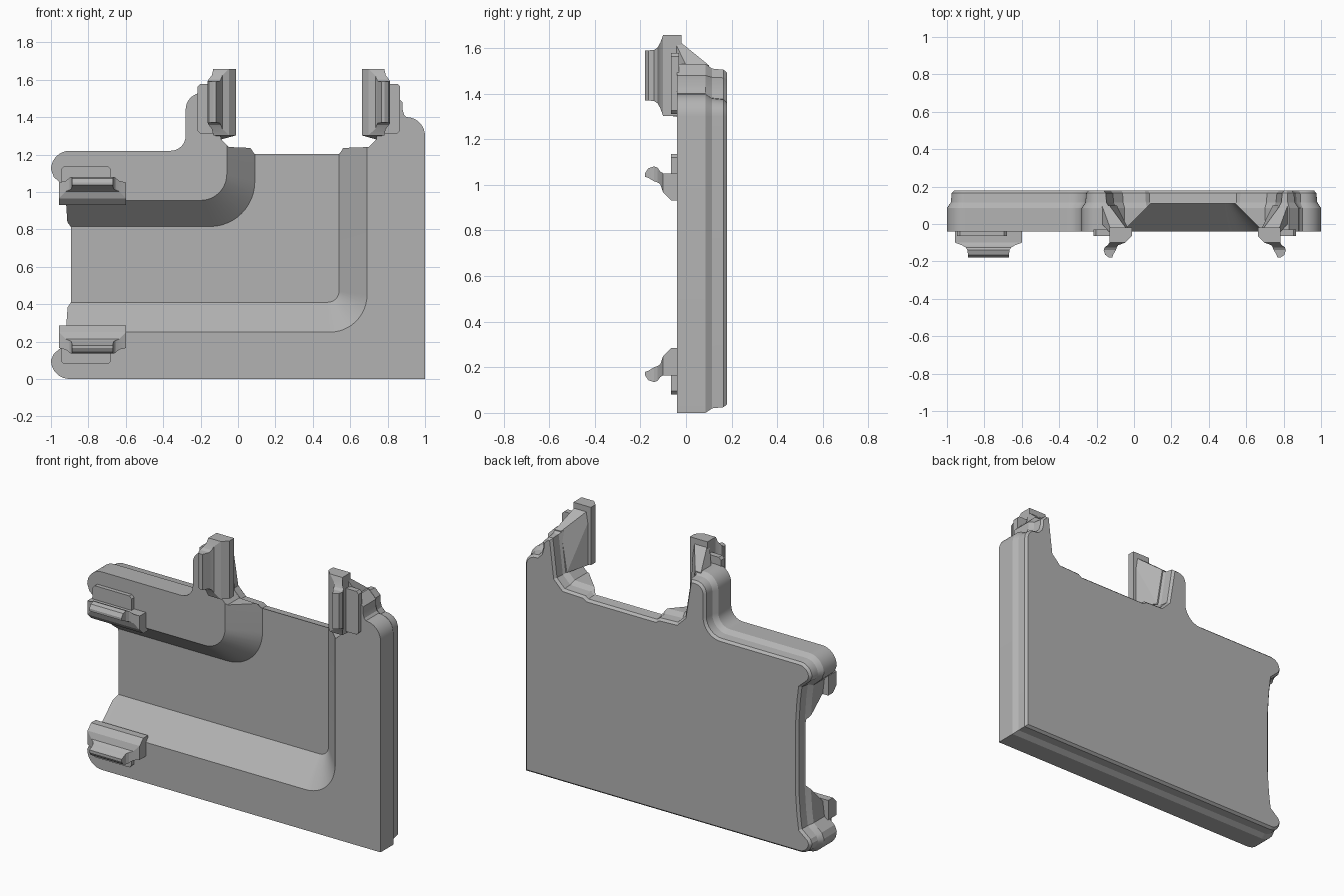
import bpy, bmesh, math
from mathutils import Vector

if "Cube" in bpy.data.objects:
    bpy.data.objects.remove(bpy.data.objects["Cube"])

grey = bpy.data.materials.new("plain grey")
grey.diffuse_color = (0.45, 0.45, 0.45, 1)
grey.use_nodes = True
grey.node_tree.nodes["Principled BSDF"].inputs["Base Color"].default_value = grey.diffuse_color


def finish(bm, name):
    bmesh.ops.recalc_face_normals(bm, faces=bm.faces)
    me = bpy.data.meshes.new(name)
    bm.to_mesh(me)
    bm.free()
    me.materials.append(grey)
    ob = bpy.data.objects.new(name, me)
    bpy.context.collection.objects.link(ob)
    return ob


def smooth(ob, angle=25):
    bpy.ops.object.select_all(action='DESELECT')
    ob.select_set(True)
    bpy.context.view_layer.objects.active = ob
    bpy.ops.object.shade_smooth_by_angle(angle=math.radians(angle))


def loft(name, rings):
    """Skin a stack of equal-length 3D rings and cap both ends."""
    bm = bmesh.new()
    vs = [[bm.verts.new(p) for p in r] for r in rings]
    for a, b in zip(vs, vs[1:]):
        for i in range(len(a)):
            j = (i + 1) % len(a)
            bm.faces.new((a[i], a[j], b[j], b[i]))
    bm.faces.new(vs[0])
    bm.faces.new(vs[-1][::-1])
    return finish(bm, name)


def arc(cx, cz, r, a0, a1, n=8):
    return [(cx + r * math.cos(math.radians(a0 + (a1 - a0) * i / n)),
             cz + r * math.sin(math.radians(a0 + (a1 - a0) * i / n))) for i in range(n + 1)]


def inset(pts, d):
    """Move a counter-clockwise outline inward by d with mitred corners."""
    out = []
    for i, p in enumerate(pts):
        p, a, b = Vector(p), Vector(pts[i - 1]), Vector(pts[(i + 1) % len(pts)])
        e, f = (p - a).normalized(), (b - p).normalized()
        n, m = Vector((-e.y, e.x)), Vector((-f.y, f.x))
        out.append(tuple(p + (n + m) * d / (1 + n.dot(m))))
    return out


def at(pts, y):
    return [(x, y, z) for x, z in pts]


# Main plate: outline with two top lugs, stepped in towards the back
outline = [(1, 0)] + arc(0.9, 1.3, 0.1, 0, 90)
outline += [(0.888, 1.412), (0.88, 1.44), (0.88, 1.48), (0.83, 1.53), (0.77, 1.53),
            (0.74, 1.28), (0.70, 1.24), (0.56, 1.235), (0.54, 1.22), (0.09, 1.22),
            (0.07, 1.235), (-0.05, 1.24), (-0.09, 1.28), (-0.13, 1.53)]
outline += arc(-0.19, 1.44, 0.09, 90, 180) + arc(-0.36, 1.30, 0.08, 0, -90)
outline += arc(-0.9, 1.12, 0.1, 90, 180)
outline += [(-0.985, 1.08), (-0.93, 1.03), (-0.92, 0.95), (-0.91, 0.8), (-0.91, 0.4),
            (-0.92, 0.26), (-0.93, 0.18), (-0.985, 0.135)]
outline += arc(-0.9, 0.1, 0.1, 180, 270)
steps = [(-0.04, 0), (0.085, 0), (0.115, 0.02), (0.165, 0.025), (0.18, 0.038)]
plate = loft("main_plate", [at(inset(outline, d), y) for y, d in steps])


# L-shaped channel with sloping walls, open at the left and the top
def channel(bottom, right, left, top, r_out, r_in):
    return ([(-1.2, bottom)] + arc(right - r_out, bottom + r_out, r_out, -90, 0, 12)
            + [(right, 2), (left, 2)]
            + arc(left - r_in, top + r_in, r_in, 0, -90, 12) + [(-1.2, top)])


mouth = channel(0.25, 0.69, -0.06, 0.955, 0.2, 0.14)
floor = channel(0.41, 0.54, 0.09, 0.815, 0.06, 0.24)
cutter = loft("channel_cutter", [at(mouth, -0.1), at(mouth, -0.04), at(floor, 0.11)])
cutter.hide_render = True
cut = plate.modifiers.new("channel", 'BOOLEAN')
cut.operation, cut.solver, cut.object = 'DIFFERENCE', 'EXACT', cutter
bpy.context.view_layer.objects.active = plate
bpy.ops.object.modifier_apply(modifier="channel")
bpy.data.objects.remove(cutter)
smooth(plate)

# Clip hook levels: y, lowest v, highest v, half length
hook = [(-0.02, -0.12, 0, 0.178), (-0.065, -0.12, 0, 0.178), (-0.1, -0.12, -0.035, 0.178),
        (-0.113, -0.128, -0.072, 0.143), (-0.125, -0.145, -0.08, 0.122),
        (-0.14, -0.15, -0.085, 0.112), (-0.165, -0.142, -0.1, 0.11), (-0.18, -0.12, -0.105, 0.11)]

# Each placement maps length u, width v, depth y into the model
clips = {
    "lower_left": lambda u, v, y: (-0.778 + u, y, 0.285 + v),
    "upper_left": lambda u, v, y: (-0.778 + u, y, 0.931 - v),
    "top_left": lambda u, v, y: (-0.012 + v, y, 1.48 + u),
    "top_right": lambda u, v, y: (0.662 - v, y, 1.48 + u),
}
for name, put in clips.items():
    ob = loft(name + "_hook", [[put(-h, a, y), put(h, a, y), put(h, b, y), put(-h, b, y)]
                               for y, a, b, h in hook])
    smooth(ob)
    # Rounded pad beside the hook
    pad = [(0.098, -0.205), (0.098, -0.08), (-0.168, -0.08), (-0.168, -0.205)]
    c = 0.015
    ring = [(0.098 - c, -0.205), (0.098, -0.205 + c), pad[1], pad[2],
            (-0.168, -0.205 + c), (-0.168 + c, -0.205)]
    loft(name + "_pad", [[put(u, v, y) for u, v in ring] for y in (-0.03, -0.065)])

# Sloping gussets that carry the two top hooks
for name in ("top_left", "top_right"):
    bm = bmesh.new()
    for u, v, y in [(-0.178, 0, -0.064), (0.178, 0, -0.064), (-0.178, -0.1, -0.064),
                    (0.178, -0.1, -0.064), (0.045, -0.16, 0.1), (0.045, -0.12, 0.1),
                    (-0.2, -0.08, 0.1), (-0.2, -0.15, 0.1), (0.045, -0.16, 0.0)]:
        bm.verts.new(clips[name](u, v, y))
    bmesh.ops.convex_hull(bm, input=bm.verts)
    finish(bm, name + "_gusset")
